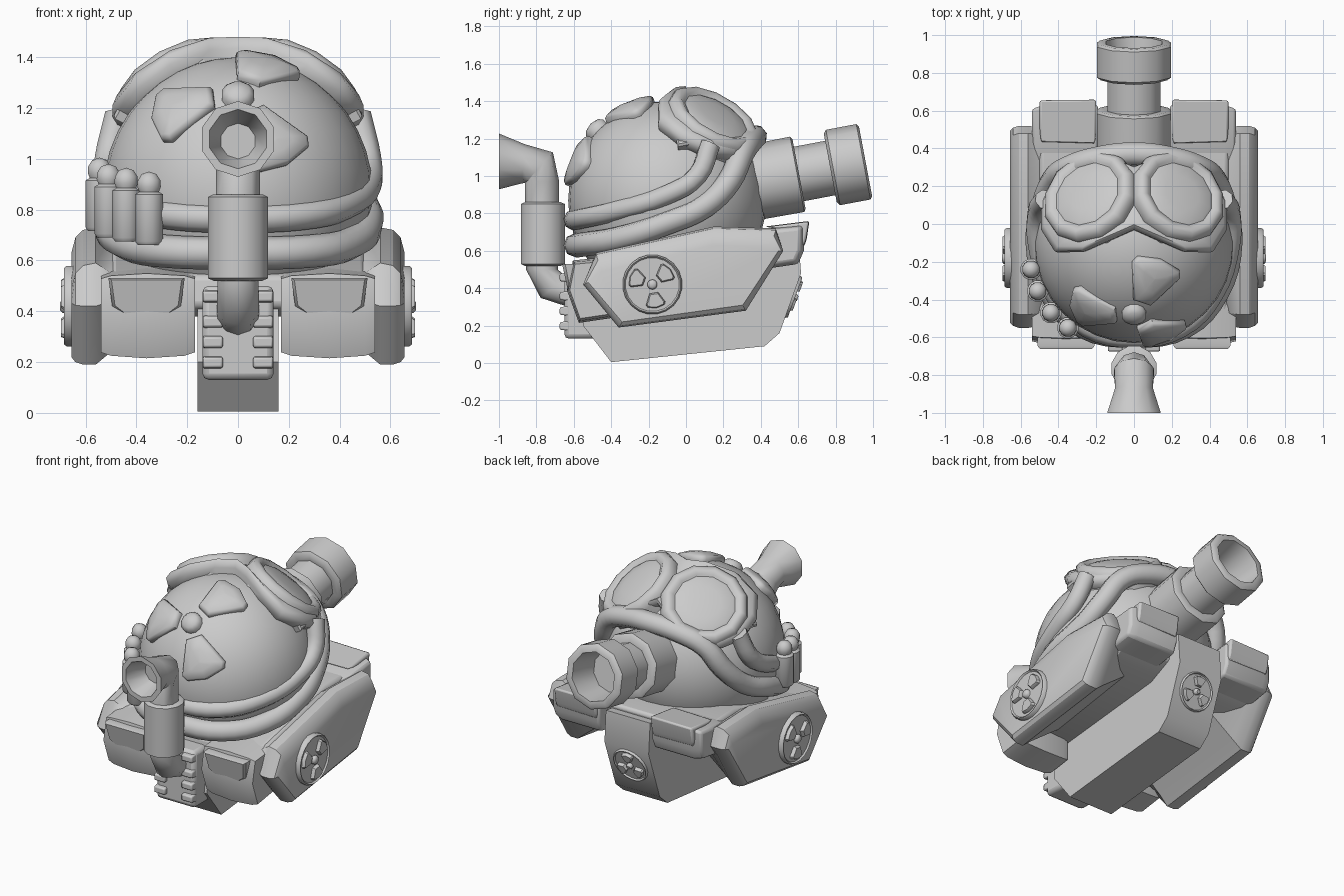
import bpy, bmesh, math
from mathutils import Vector as V

if "Cube" in bpy.data.objects:
    bpy.data.objects.remove(bpy.data.objects["Cube"])

grey = bpy.data.materials.new("plain grey")
grey.diffuse_color = (0.6, 0.6, 0.6, 1)
grey.use_nodes = True
grey.node_tree.nodes["Principled BSDF"].inputs["Base Color"].default_value = grey.diffuse_color
C = V((0, -0.1, 0.87))  # centre of the helmet dome


def finish(o, angle=35):
    o.data.materials.clear()
    o.data.materials.append(grey)
    bpy.ops.object.select_all(action='DESELECT')
    o.select_set(True)
    bpy.context.view_layer.objects.active = o
    bpy.ops.object.shade_smooth_by_angle(angle=math.radians(angle))
    return o


def mesh(name, verts, faces, bevel=0, angle=35):
    me = bpy.data.meshes.new(name)
    me.from_pydata([tuple(v) for v in verts], [], faces)
    bm = bmesh.new()
    bm.from_mesh(me)
    bmesh.ops.remove_doubles(bm, verts=bm.verts, dist=1e-5)
    bmesh.ops.recalc_face_normals(bm, faces=bm.faces)
    bm.to_mesh(me)
    bm.free()
    o = bpy.data.objects.new(name, me)
    bpy.context.collection.objects.link(o)
    if bevel:
        m = o.modifiers.new("bevel", 'BEVEL')
        m.width, m.segments = bevel, 2
    return finish(o, angle)


def loft(name, rings, caps=(True, True), bevel=0, angle=35):
    n = len(rings[0])
    faces = [(k * n + i, k * n + (i + 1) % n, (k + 1) * n + (i + 1) % n, (k + 1) * n + i)
             for k in range(len(rings) - 1) for i in range(n)]
    if caps[0]:
        faces.append(tuple(range(n))[::-1])
    if caps[1]:
        faces.append(tuple(range((len(rings) - 1) * n, len(rings) * n)))
    return mesh(name, [p for r in rings for p in r], faces, bevel, angle)


def frame(d):
    n = V(d).normalized()
    u = V((0, 1, 0)) if abs(n.x) > 0.9 else V((1, 0, 0))
    v = n.cross(u).normalized()
    if v.z < 0:
        v = -v
    return n, (u - n * u.dot(n)).normalized(), v


def lathe(name, origin, d, prof, sides=12, turn=0.5, angle=48):
    """Spin (radius, distance) points around a line."""
    n, u, _ = frame(d)
    v = n.cross(u)
    ang = [2 * math.pi * (i + turn) / sides for i in range(sides)]
    rings = [[V(origin) + n * h + (u * math.cos(a) + v * math.sin(a)) * max(r, 1e-7) for a in ang]
             for r, h in prof]
    return loft(name, rings, (prof[0][0] > 0, prof[-1][0] > 0), angle=angle)


def patch(name, origin, d, outline, levels, curved=True):
    """Stack scaled outlines, wrapped on a sphere or laid flat."""
    n, u, v = frame(d)
    cx = sum(p[0] for p in outline) / len(outline)
    cy = sum(p[1] for p in outline) / len(outline)
    rings = []
    for s, h in levels:
        ring = []
        for a, b in outline:
            a, b = cx + (a - cx) * s, cy + (b - cy) * s
            t = math.hypot(a, b)
            if curved:
                w = (u * a + v * b) * (math.sin(t) / max(t, 1e-6)) + n * math.cos(t)
                ring.append(V(origin) + w * h)
            else:
                ring.append(V(origin) + u * a + v * b + n * h)
        rings.append(ring)
    return loft(name, rings, angle=60 if curved else 35)


def tube(name, pts, r, cyclic=False):
    cu = bpy.data.curves.new(name, 'CURVE')
    cu.dimensions, cu.bevel_depth, cu.bevel_resolution, cu.resolution_u = '3D', r, 2, 4
    cu.use_fill_caps = True
    sp = cu.splines.new('BEZIER')
    sp.bezier_points.add(len(pts) - 1)
    for bp, p in zip(sp.bezier_points, pts):
        bp.co = p
        bp.handle_left_type = bp.handle_right_type = 'AUTO'
    sp.use_cyclic_u = cyclic
    o = bpy.data.objects.new(name, cu)
    bpy.context.collection.objects.link(o)
    bpy.ops.object.select_all(action='DESELECT')
    o.select_set(True)
    bpy.context.view_layer.objects.active = o
    bpy.ops.object.convert(target='MESH')
    return finish(bpy.context.object, 50)


def prism(name, prof, sections, bevel=0):
    """Side profile (y, z) lofted over (x, scale) sections."""
    cy = sum(p[0] for p in prof) / len(prof)
    cz = sum(p[1] for p in prof) / len(prof)
    return loft(name, [[V((x, cy + (y - cy) * s, cz + (z - cz) * s)) for y, z in prof]
                       for x, s in sections], bevel=bevel)


def wedge(mid, r0, r1, half):
    m, h = math.radians(mid), math.radians(half)
    return [(r * math.cos(m + k * h), r * math.sin(m + k * h)) for r, k in
            ((r0, -1), (r1 * .9, -1), (r1 * .98, -.8), (r1, 0), (r1 * .98, .8), (r1 * .9, 1), (r0, 1))]


def badge(name, origin, d, r, start):
    lathe(name + "_disc", origin, d, [(r, -.03), (r, .02), (r * .95, .03), (r * .9, .02), (0, .02)], 20)
    lathe(name + "_hub", origin, d, [(r * .17, 0), (r * .17, .035), (r * .1, .045), (0, .045)], 10)
    for k in range(3):
        patch(name + "_blade", origin, d, wedge(start + 120 * k, r * .32, r * .8, 27),
              [(1, 0), (1, .03), (.85, .042)], False)


# Helmet dome, open where it sinks into the hull
bpy.ops.mesh.primitive_uv_sphere_add(segments=32, ring_count=20, radius=.53, location=C)
dome = bpy.context.object
dome.name = "helmet_dome"
bm = bmesh.new()
bm.from_mesh(dome.data)
bmesh.ops.delete(bm, geom=[v for v in bm.verts if v.co.z < -.4], context='VERTS')
bm.to_mesh(dome.data)
bm.free()
finish(dome)

# Raised emblem on the dome
front_up = (0, -.71, .71)
lathe("emblem_hub", C, front_up, [(.065, .5), (.065, .55), (.045, .57), (0, .58)])
for k in range(3):
    patch("emblem_blade", C, front_up, wedge(65 + 120 * k, .2, .67, 27),
          [(1, .5), (1, .54), (.96, .557), (.86, .567), (.45, .572), (.02, .573)])

# Goggles
half = [(0, -.3), (.2, -.38), (.5, -.47), (.8, -.42), (.96, -.15), (.96, .15), (.8, .42), (.5, .5), (.2, .42), (0, .3)]
mask = half + [(-a, b) for a, b in half[-2:0:-1]]
patch("goggle_mask", C, (0, .42, .91), [(a, -b) for a, b in mask],
      [(1, .5), (1.03, .57), (1.0, .605), (.92, .618), (.75, .59), (.4, .575), (.02, .57)])
for s in (-1, 1):
    lathe("goggle_lens", C, (s * .43, .45, .78),
          [(.26, .42), (.268, .53), (.262, .565), (.24, .588), (.215, .592), (.195, .58), (.185, .575),
           (.17, .582), (.1, .592), (0, .596)])

# Straps around the helmet
lower = [(0, -.59, .63), (.27, -.54, .635), (.44, -.36, .665), (.51, -.1, .75), (.48, .1, .84),
         (.43, .23, .97), (.34, .3, 1.12), (.18, .35, 1.19), (0, .37, 1.21)]
tube("lower_strap", lower + [(-x, y, z) for x, y, z in lower[-2:0:-1]], .065, True)
upper = [(0, -.6, .765), (.25, -.545, .775), (.42, -.37, .815), (.51, -.1, .9), (.51, .06, 1.0), (.47, .13, 1.17)]
tube("upper_strap", [(-x, y, z) for x, y, z in upper[:0:-1]] + upper, .056)
for s in (-1, 1):
    lathe("strap_clip", (s * .43, -.01, 1.18), (s, -.1, .5), [(.055, -.02), (.055, .04), (.04, .05)], 4, angle=30)

# Cartridges on the left of the strap
for x, y, z in ((-.545, -.24, .715), (-.51, -.355, .69), (-.44, -.47, .675), (-.35, -.55, .66)):
    lathe("cartridge", (x, y, z), (0, 0, 1), [(.045, 0), (.057, .015), (.057, .2), (.04, .21), (.048, .23),
                                              (.046, .255), (.03, .28), (0, .29)], 12)

# Rear cannon
lathe("cannon", (0, .28, .95), (0, .98, .185),
      [(.2, -.1), (.205, .32), (.19, .33), (.148, .33), (.148, .5), (.185, .5), (.205, .515), (.205, .68), (.19, .692),
       (.155, .692), (.13, .5), (0, .5)], 10)

# Front pipe with sleeve, elbows and flared mouth
lathe("pipe_sleeve", (0, -.765, 0), (0, 0, 1), [(.1, .52), (.122, .53), (.122, .85), (.1, .86)])


def ring(y, z, tilt, r):
    a = math.radians(tilt)
    return [V((r * math.cos(t), y + r * math.sin(t) * math.cos(a), z + r * math.sin(t) * math.sin(a)))
            for t in [2 * math.pi * (i + .5) / 10 for i in range(10)]]


loft("pipe_mouth", [ring(-.77, .8, 0, .092), ring(-.77, .97, 0, .092), ring(-.785, 1.045, 48, .11),
                    ring(-.87, 1.065, 85, .105), ring(-1, 1.078, 90, .149), ring(-1, 1.078, 90, .117),
                    ring(-.86, 1.07, 90, .07)], angle=50)
loft("pipe_elbow", [ring(-.77, .56, 0, .085), ring(-.77, .5, 0, .085), ring(-.71, .405, 40, .088),
                    ring(-.6, .375, 70, .08)], angle=50)

# Vent block under the pipe
prism("vent_block", [(-.65, .13), (-.65, .5), (-.45, .5), (-.45, .13)], [(-.14, 1), (.14, 1)], .025)
for s in (-1, 1):
    for z in (.2, .28, .36, .46):
        prism("vent_slat", [(-.675, z - .022), (-.675, z + .018), (-.6, z + .03), (-.6, z - .03)],
              [(s * .06, 1), (s * .138, 1)], .008)

# Keel and main hull
prism("keel", [(-.55, .2), (-.4, .005), (.42, .09), (.5, .16), (.615, .48), (.6, .68), (-.5, .52)],
      [(-.16, 1), (.16, 1)])
prism("hull", [(-.54, .42), (-.45, .38), (.35, .46), (.52, .54), (.54, .7), (.2, .71), (-.52, .54)],
      [(-.5, 1), (.5, 1)], .02)
badge("rear_badge", (0, .555, .36), (0, .93, -.34), .12, 90)

pod = [(-.55, .42), (-.36, .19), (.32, .28), (.52, .6), (.48, .72), (.15, .73), (-.48, .59)]
for s in (-1, 1):
    # Side pods, undercut towards the keel and rounded outside
    loft("side_pod", [[V((s * x, y * k, z + (up * (.4, 1, 1, 0)[i] if i < 4 else -down)))
                       for i, (y, z) in enumerate(pod)]
                      for x, k, up, down in ((.3, .95, .2, .1), (.5, .98, .05, .04), (.56, 1, 0, 0),
                                             (.61, 1, 0, .01), (.64, .98, .01, .04), (.656, .95, .03, .1))],
         angle=32)
    badge("side_badge", (s * .655, -.18, .42), (s, 0, 0), .16, -80)
    # Front pouches and flaps
    prism("front_pouch", [(-.6, .54), (-.63, .39), (-.57, .225), (-.4, .25), (-.4, .56)],
          [(s * .17, .92), (s * .21, 1), (s * .36, 1.06), (s * .5, 1), (s * .54, .92)])
    loft("front_flap", [[V((s * (.36 + (x - .36) * k), y + (z - .45) * -.2, .45 + (z - .45) * k)) for x, z in
                         ((.21, .53), (.225, .42), (.27, .385), (.36, .37), (.45, .385), (.495, .42), (.51, .53))]
                        for k, y in ((1, -.58), (1, -.63), (.92, -.645))])
    # Rear pouches and flaps
    prism("rear_pouch", [(.4, .5), (.6, .53), (.63, .6), (.63, .74), (.42, .72), (.25, .66)],
          [(s * .19, 1), (s * .48, 1), (s * .54, .85)], .015)
    prism("rear_flap", [(.42, .73), (.66, .76), (.645, .66), (.63, .62), (.6, .7)],
          [(s * .2, 1), (s * .5, .95)], .012)
